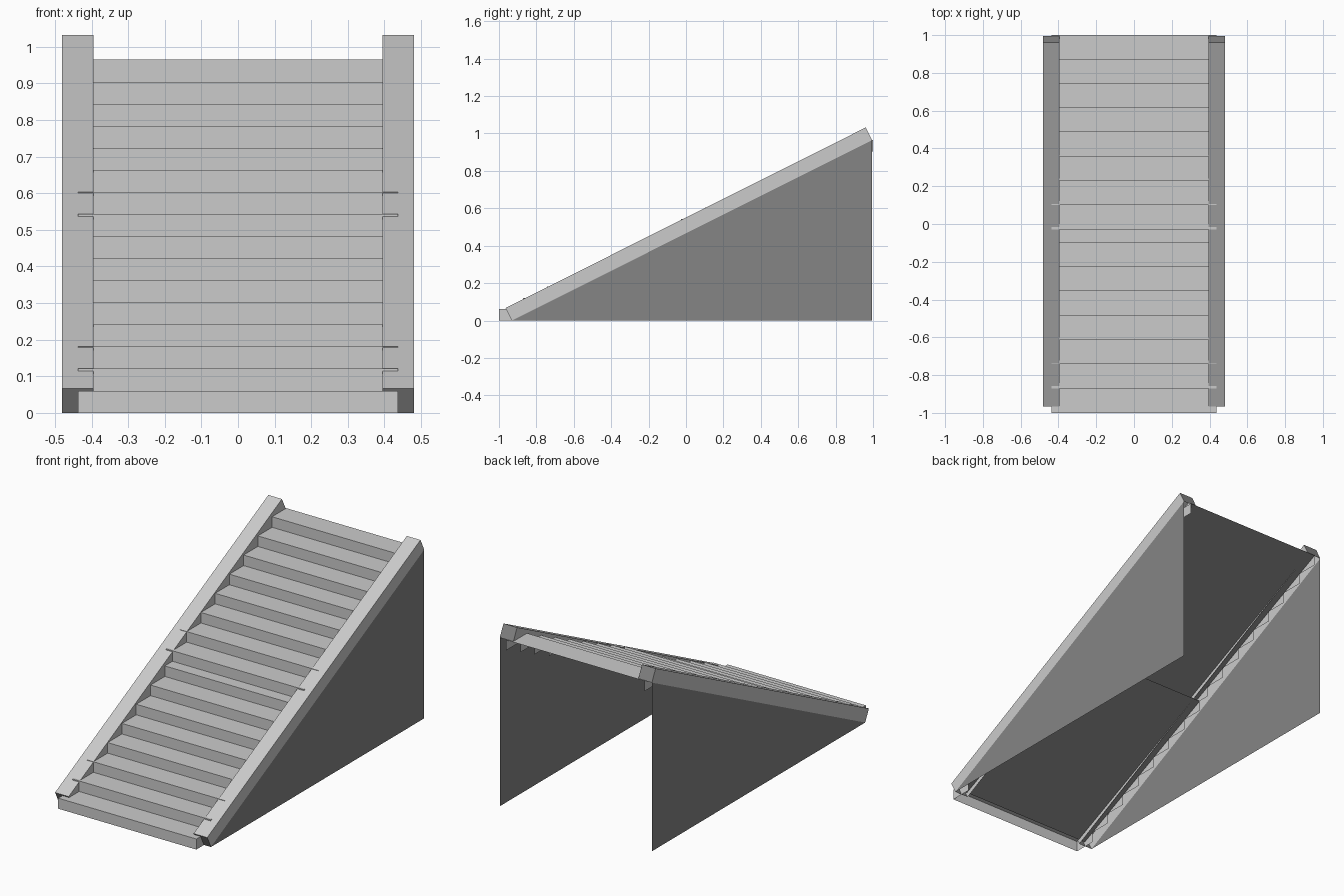
import bpy
import bmesh

if "Cube" in bpy.data.objects:
    bpy.data.objects.remove(bpy.data.objects["Cube"])


def material(name, v):
    m = bpy.data.materials.new(name)
    m.diffuse_color = (v, v, v, 1)
    m.use_nodes = True
    m.node_tree.nodes["Principled BSDF"].inputs["Base Color"].default_value = m.diffuse_color
    return m


light = material("light_grey", 0.6)
dark = material("dark_grey", 0.235)

RISE, STEPS = 0.0603, 8
HALF = 0.437             # half width of the treads
IN, OUT = 0.395, 0.481   # inner and outer faces of the stringers


def make(name, faces, mat, dark_faces=()):
    """Object from a list of faces, each a list of points."""
    bm = bmesh.new()
    for i, pts in enumerate(faces):
        f = bm.faces.new([bm.verts.new(p) for p in pts])
        f.material_index = 1 if i in dark_faces else 0
    bmesh.ops.remove_doubles(bm, verts=bm.verts, dist=1e-5)
    me = bpy.data.meshes.new(name)
    bm.to_mesh(me)
    bm.free()
    me.materials.append(mat)
    if dark_faces:
        me.materials.append(dark)
    ob = bpy.data.objects.new(name, me)
    bpy.context.collection.objects.link(ob)


def strip(a, b):
    """Quad across the full stair width between two (y, z) points."""
    return [(-HALF, *a), (HALF, *a), (HALF, *b), (-HALF, *b)]


def flight(name, y0, z0, run, panel_from):
    faces = []
    for i in range(STEPS):
        y, z = y0 + i * run, z0 + i * RISE
        y2, z2 = y + run, z + RISE
        faces.append(strip((y, z), (y, z2)))      # riser
        faces.append(strip((y, z2), (y2, z2)))    # tread
        # end plates, whose lower corners hang below the soffit
        faces.append([(HALF, y, z), (HALF, y2, z), (HALF, y2, z2), (HALF, y, z2)])
        faces.append([(-HALF, y, z2), (-HALF, y2, z2), (-HALF, y2, z), (-HALF, y, z)])
    make(name + "_steps", faces, light)
    # flat sloping soffit underneath, just clear of the step corners
    drop = 0.001
    a = (y0 + panel_from * run, z0 + panel_from * RISE - drop)
    b = (y0 + STEPS * run, z0 + STEPS * RISE - drop)
    make(name + "_soffit", [strip(a, b)[::-1]], dark)


flight("lower_flight", -1.0, 0.0, 0.129, 0.5)
flight("upper_flight", 1.0 - STEPS * 0.1285, STEPS * RISE, 0.1285, 0)

# sloping stringers (open underneath, dark end caps) and triangular side walls
low_f, low_b, top_b, top_f = (-0.965, 0.067), (-0.931, 0.0), (0.995, 0.964), (0.961, 1.032)
profile = [low_b, top_b, top_f, low_f]
wall = [low_b, (0.995, 0.0), top_b]
for side, s in (("left", -1), ("right", 1)):
    a = [(s * IN, y, z) for y, z in profile]
    b = [(s * OUT, y, z) for y, z in profile]
    faces = [a[::-1], b]                          # inner and outer sides
    for i in (1, 2, 3):                           # top end, top, bottom end
        j = (i + 1) % 4
        faces.append([a[i], a[j], b[j], b[i]])
    pts = [(s * OUT, y, z) for y, z in wall]
    if s < 0:
        faces = [f[::-1] for f in faces]
        pts = pts[::-1]
    make(side + "_stringer", faces, light, (2, 4))
    make(side + "_wall", [pts], dark)
